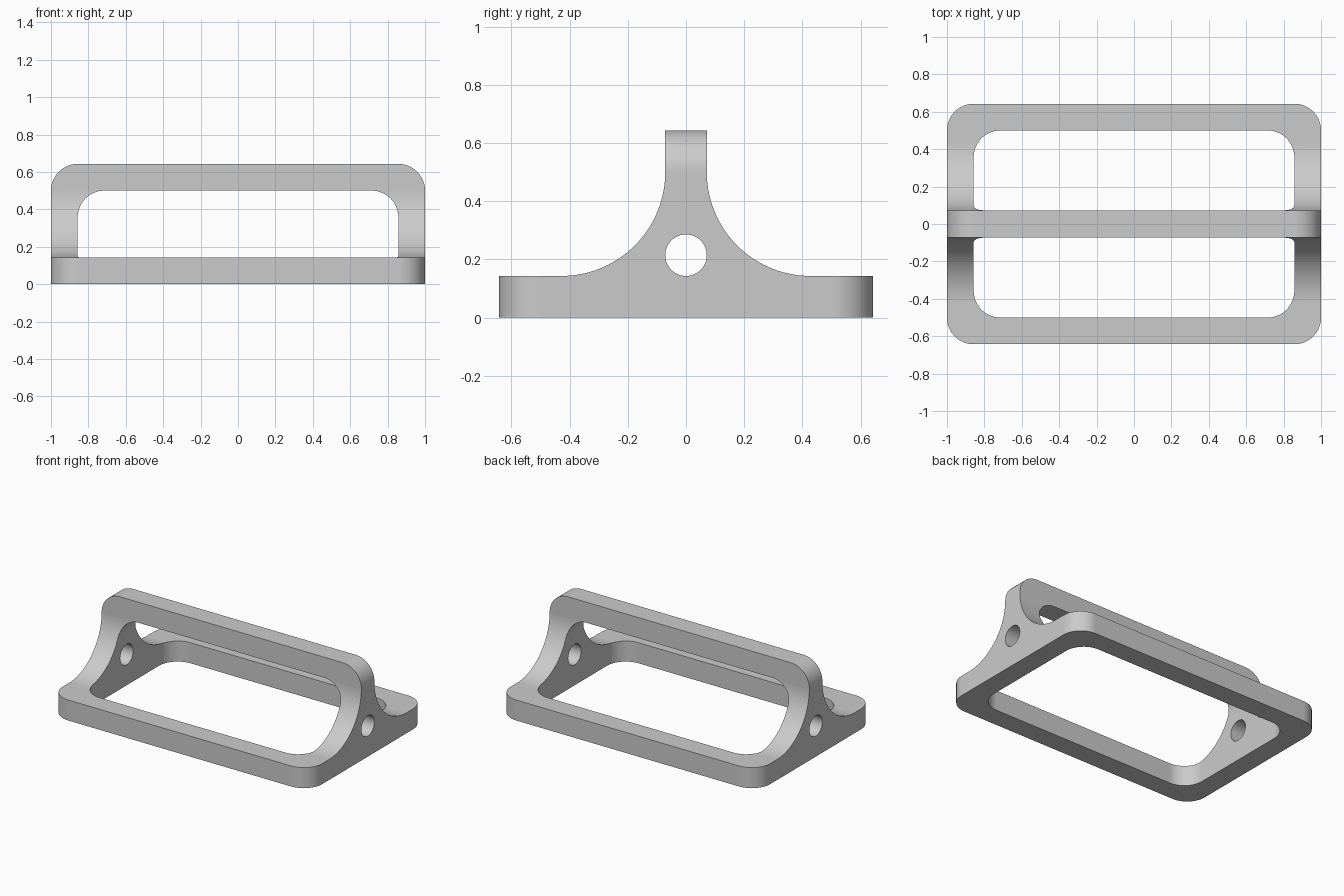
import bpy, bmesh, math

cube = bpy.data.objects.get("Cube")
if cube:
    bpy.data.objects.remove(cube, do_unlink=True)

T = 1 / 7              # bar thickness and corner radius
HALF_Y = 4.5 * T       # half depth of the base
TOP = 4.5 * T          # height of the upright
FILLET = 2.5 * T       # radius of the side gussets

grey = bpy.data.materials.new("plain grey")
grey.use_nodes = True
GREY = (0.6, 0.6, 0.6, 1)
grey.diffuse_color = GREY
grey.node_tree.nodes["Principled BSDF"].inputs["Base Color"].default_value = GREY


def arc(cx, cy, r, start, end, steps=20):
    return [(cx + r * math.cos(math.radians(start + (end - start) * i / steps)),
             cy + r * math.sin(math.radians(start + (end - start) * i / steps)))
            for i in range(steps + 1)]


def rounded_rect(hx, low, high, r=T):
    return (arc(hx - r, high - r, r, 0, 90) + arc(r - hx, high - r, r, 90, 180)
            + arc(r - hx, low + r, r, 180, 270) + arc(hx - r, low + r, r, 270, 360))


def prism(name, outline, axis, low, high):
    """Extrude a 2D outline along the given axis."""
    place = {"x": lambda a, b, d: (d, a, b),
             "y": lambda a, b, d: (a, d, b),
             "z": lambda a, b, d: (a, b, d)}[axis]
    bm = bmesh.new()
    face = bm.faces.new([bm.verts.new(place(a, b, low)) for a, b in outline])
    new = bmesh.ops.extrude_face_region(bm, geom=[face])["geom"]
    bmesh.ops.translate(bm, vec=place(0, 0, high - low),
                        verts=[v for v in new if isinstance(v, bmesh.types.BMVert)])
    bmesh.ops.recalc_face_normals(bm, faces=bm.faces)
    mesh = bpy.data.meshes.new(name)
    bm.to_mesh(mesh)
    bm.free()
    mesh.materials.append(grey)
    obj = bpy.data.objects.new(name, mesh)
    bpy.context.collection.objects.link(obj)
    return obj


def combine(obj, tool, operation):
    """Apply a boolean and discard the tool."""
    tool.hide_render = True
    mod = obj.modifiers.new(operation, "BOOLEAN")
    mod.operation, mod.solver, mod.object = operation, "EXACT", tool
    bpy.context.view_layer.objects.active = obj
    bpy.ops.object.modifier_apply(modifier=mod.name)
    bpy.data.objects.remove(tool, do_unlink=True)


# Side profile: base, curved gussets and upright
right = [(0.8, 0), (0.8, T)] + arc(T / 2 + FILLET, T + FILLET, FILLET, 270, 180, 40) + [(T / 2, 0.8)]
frame = prism("bracket_frame", right + [(-y, z) for y, z in reversed(right)], "x", -1.2, 1.2)

# Rounded outer silhouette of the base and the upright
combine(frame, prism("base_outline", rounded_rect(1, -HALF_Y, HALF_Y), "z", -0.3, 1), "INTERSECT")
combine(frame, prism("upright_outline", rounded_rect(1, -0.5, TOP), "y", -1, 1), "INTERSECT")

# Shared opening through the base and the upright
opening = prism("opening", rounded_rect(1 - T, T - HALF_Y, HALF_Y - T), "z", -0.2, 0.9)
combine(opening, prism("upright_opening", rounded_rect(1 - T, -0.5, TOP - T), "y", -1, 1), "INTERSECT")
combine(frame, opening, "DIFFERENCE")

# Round pivot holes through both side walls
combine(frame, prism("pivot_hole", arc(0, 1.5 * T, T / 2, 0, 360, 48)[:-1], "x", -1.5, 1.5), "DIFFERENCE")

# Smooth curves, flat faces kept flat
bpy.ops.object.select_all(action="DESELECT")
frame.select_set(True)
bpy.context.view_layer.objects.active = frame
bpy.ops.object.shade_smooth_by_angle(angle=math.radians(30))
weighted = frame.modifiers.new("flat faces", "WEIGHTED_NORMAL")
weighted.keep_sharp = True
